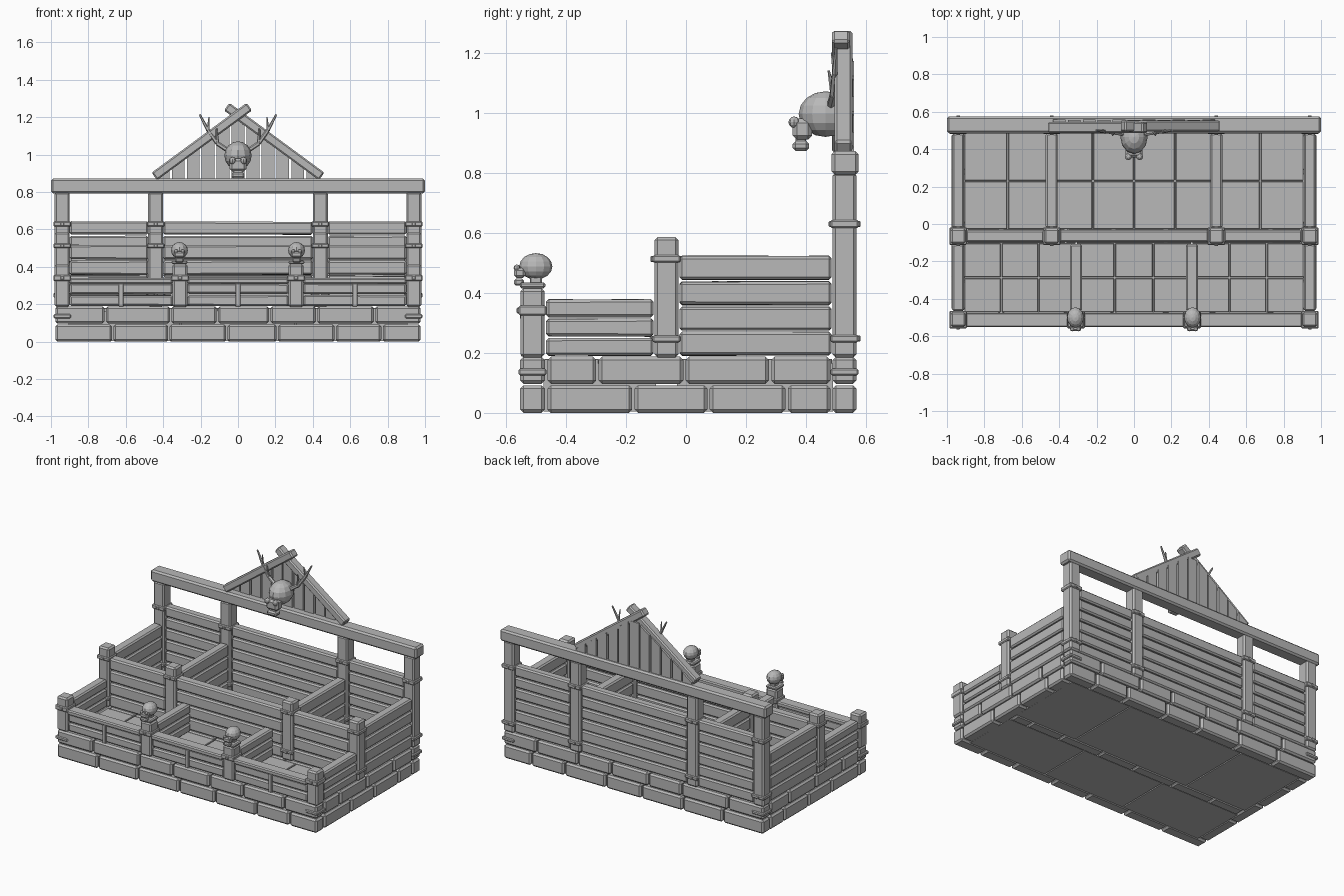
import bpy, bmesh, math, random
from mathutils import Matrix, Vector

if "Cube" in bpy.data.objects:
    bpy.data.objects.remove(bpy.data.objects["Cube"])

random.seed(4)
grey = bpy.data.materials.new("plain grey")
grey.diffuse_color = (0.48, 0.48, 0.48, 1)
grey.use_nodes = True
grey.node_tree.nodes["Principled BSDF"].inputs["Base Color"].default_value = grey.diffuse_color


class Part:
    """Collects bevelled blocks and other solids into one named object."""
    def __init__(self, name):
        self.name, self.bm = name, bmesh.new()

    def merge(self, b):
        me = bpy.data.meshes.new("tmp")
        b.to_mesh(me)
        b.free()
        self.bm.from_mesh(me)
        bpy.data.meshes.remove(me)

    def block(self, x0, x1, y0, y1, z0, z1, bevel=0.008, wobble=0.0, mat=None):
        b = bmesh.new()
        bmesh.ops.create_cube(b, size=1)
        for v in b.verts:
            v.co = Vector((x0 if v.co.x < 0 else x1, y0 if v.co.y < 0 else y1,
                           z0 if v.co.z < 0 else z1))
            v.co.z += random.uniform(-wobble, wobble)
        if bevel:
            bmesh.ops.bevel(b, geom=b.edges[:], offset=bevel, segments=1, affect='EDGES')
        if mat:
            b.transform(mat)
        self.merge(b)

    def ball(self, c, r, u=12, v=8):
        b = bmesh.new()
        bmesh.ops.create_uvsphere(b, u_segments=u, v_segments=v, radius=1)
        b.transform(Matrix.Translation(c) @ Matrix.Diagonal((*r, 1)))
        self.merge(b)

    def spike(self, p, q, r0, r1):
        p, q = Vector(p), Vector(q)
        b = bmesh.new()
        bmesh.ops.create_cone(b, cap_ends=True, segments=6, radius1=r0, radius2=r1,
                              depth=(q - p).length)
        b.transform(Matrix.Translation((p + q) / 2) @
                    (q - p).to_track_quat('Z', 'Y').to_matrix().to_4x4())
        self.merge(b)

    def done(self):
        me = bpy.data.meshes.new(self.name)
        self.bm.to_mesh(me)
        self.bm.free()
        me.materials.append(grey)
        bpy.context.collection.objects.link(bpy.data.objects.new(self.name, me))


# Stone foundation: two staggered courses
stone = Part("stone_foundation")
front_cuts = [[-0.98, -0.67, -0.37, -0.06, 0.21, 0.52, 0.77, 0.98],
              [-0.98, -0.71, -0.36, -0.11, 0.17, 0.42, 0.73, 0.98]]
side_cuts = [[-0.465, -0.175, 0.075, 0.335, 0.485],
             [-0.465, -0.295, -0.005, 0.28, 0.485]]
for (z0, z1), fc, sc in zip([(0, 0.092), (0.097, 0.187)], front_cuts, side_cuts):
    for a, b in zip(fc, fc[1:]):
        for y0, y1 in [(-0.552, -0.47), (0.488, 0.567)]:
            stone.block(a + 0.004, b - 0.004, y0, y1, z0, z1, 0.011)
        stone.block(max(a, -0.9) + 0.004, min(b, 0.9) - 0.004, -0.1, -0.03, z0, z1)
    for a, b in zip(sc, sc[1:]):
        for s in (-1, 1):
            x = sorted((s * 0.9, s * 0.977))
            stone.block(*x, a + 0.004, b - 0.004, z0, z1, 0.011)
stone.done()

# Floor slabs with tiles for each of the six rooms
floor, tiles = Part("floor_slab"), Part("floor_tiles")
rooms = [(-0.91, -0.44, -0.03, 0.49, 2), (-0.44, 0.44, -0.03, 0.49, 4), (0.44, 0.91, -0.03, 0.49, 2),
         (-0.91, -0.31, -0.475, -0.1, 3), (-0.31, 0.31, -0.475, -0.1, 3), (0.31, 0.91, -0.475, -0.1, 3)]
for x0, x1, y0, y1, n in rooms:
    floor.block(x0 + 0.004, x1 - 0.004, y0, y1, 0.004, 0.165, 0)
    w, d = (x1 - x0) / n, (y1 - y0) / 2
    for i in range(n):
        for j in range(2):
            tiles.block(x0 + i * w + 0.003, x0 + (i + 1) * w - 0.003,
                        y0 + j * d + 0.003, y0 + (j + 1) * d - 0.003, 0.16, 0.18, 0.003)
floor.done()
tiles.done()


# Plank walls between posts
def wall(name, spans, z_top, n, z0=0.188):
    p = Part(name)
    h = (z_top - z0) / n
    for x0, x1, y0, y1 in spans:
        for i in range(n):
            p.block(x0, x1, y0, y1, z0 + i * h + 0.003, z0 + (i + 1) * h - 0.003, 0.009, 0.002)
    p.done()


T = 0.032
wall("back_wall", [(a, b, 0.5, 0.558) for a, b in
                   [(-0.9, -0.48), (-0.4, 0.4), (0.48, 0.9)]], 0.645, 6)
wall("middle_wall", [(a, b, -0.097, -0.033) for a, b in
                     [(-0.9, -0.48), (-0.4, 0.4), (0.48, 0.9)]], 0.52, 4)
wall("rear_side_walls", [(x - T, x + T, -0.022, 0.485) for x in (-0.94, -0.44, 0.44, 0.94)], 0.525, 4)
wall("front_side_walls", [(x - T, x + T, -0.466, -0.108) for x in (-0.94, -0.31, 0.31, 0.94)], 0.38, 3)
front_spans = [(-0.9, -0.35), (-0.27, 0.27), (0.35, 0.9)]
wall("front_wall", [(a, b, -0.54, -0.485) for a, b in front_spans], 0.315, 2)

# Front rails and battens
rail = Part("front_rail")
for a, b in front_spans:
    rail.block(a, b, -0.552, -0.475, 0.308, 0.34, 0.007)
    m = (a + b) / 2
    rail.block(m - 0.013, m + 0.013, -0.55, -0.535, 0.187, 0.312, 0.003)
rail.done()

# Posts with metal bands
posts, bands = Part("posts"), Part("post_bands")


def post(x, y, z1, zs):
    posts.block(x - 0.04, x + 0.04, y - 0.04, y + 0.04, 0.185, z1, 0.01)
    for a, b in zs:
        bands.block(x - 0.047, x + 0.047, y - 0.047, y + 0.047, a, b, 0.005)
        for s in (-1, 1):
            bands.block(x - 0.01, x + 0.01, y + s * 0.048 - 0.005, y + s * 0.048 + 0.005,
                        (a + b) / 2 - 0.01, (a + b) / 2 + 0.01, 0.003)


for x in (-0.94, -0.44, 0.44, 0.94):
    post(x, 0.528, 0.8, [(0.235, 0.26), (0.615, 0.643)])
    post(x, -0.065, 0.585, [(0.235, 0.258), (0.5, 0.525)])
for x in (-0.94, -0.31, 0.31, 0.94):
    post(x, -0.511, 0.415, [(0.325, 0.357)])
for s in (-1, 1):
    for y in (-0.511, 0.528):
        bands.block(s * 0.94 - 0.046, s * 0.94 + 0.046, y - 0.046, y + 0.046, 0.125, 0.147, 0.005)
posts.done()
bands.done()

# Top beam across the back
beam = Part("top_beam")
beam.block(-1, 1, 0.485, 0.575, 0.793, 0.872, 0.011)
beam.done()

# Gable: planks cut to the slope, crossed rafters in front
gable = Part("gable_planks")
slope = 0.735
for k in range(-5, 6):
    c, w = k * 0.08, 0.034
    b = bmesh.new()
    bmesh.ops.create_cube(b, size=1)
    for v in b.verts:
        x = c + 2 * w * v.co.x
        z = 0.865 if v.co.z < 0 else 1.205 - slope * abs(x)
        v.co = Vector((x, 0.545 + (k % 2) * 0.004 + 0.022 * v.co.y, z))
    gable.merge(b)
gable.done()
rafters = Part("gable_rafters")
ang = math.atan(slope)
for s in (-1, 1):
    mat = Matrix.Translation((0, 0.52 + 0.004 * s, 1.212)) @ Matrix.Rotation(s * ang, 4, 'Y')
    x = sorted((s * -0.075, s * 0.555))
    rafters.block(*x, -0.03, 0.03, -0.025, 0.025, 0.008, 0, mat)
rafters.done()

# Large mounted skull with antlers
skull = Part("mounted_skull")
skull.ball((0, 0.465, 0.995), (0.073, 0.09, 0.076))
skull.block(-0.045, 0.045, 0.355, 0.42, 0.91, 0.98, 0.014)
skull.block(-0.036, 0.036, 0.355, 0.41, 0.872, 0.905, 0.01)
skull.block(-0.025, 0.025, 0.365, 0.4, 0.89, 0.93, 0.004)
for s in (-1, 1):
    skull.ball((s * 0.03, 0.36, 0.968), (0.019, 0.019, 0.019), 8, 6)
skull.done()
antlers = Part("antlers")
for s in (-1, 1):
    pts = [(0.05, 0.48, 1.02), (0.11, 0.49, 1.06), (0.16, 0.495, 1.13), (0.205, 0.5, 1.215)]
    radii = [0.013, 0.012, 0.01, 0.005]
    pts = [(s * x, y, z) for x, y, z in pts]
    for i in range(3):
        antlers.spike(pts[i], pts[i + 1], radii[i], radii[i + 1])
    antlers.spike(pts[1], (s * 0.115, 0.475, 1.14), 0.01, 0.004)
    antlers.spike(pts[2], (s * 0.155, 0.485, 1.2), 0.008, 0.003)
antlers.done()

# Small skulls on the two front gate posts
small = Part("post_skulls")
for c in (-0.313, 0.313):
    small.block(c - 0.042, c + 0.042, -0.553, -0.468, 0.415, 0.435, 0.006)
    small.block(c - 0.02, c + 0.02, -0.52, -0.48, 0.43, 0.46, 0.004)
    small.ball((c, -0.5, 0.488), (0.045, 0.055, 0.044))
    small.block(c - 0.03, c + 0.03, -0.572, -0.535, 0.45, 0.482, 0.008)
    small.block(c - 0.023, c + 0.023, -0.572, -0.54, 0.424, 0.447, 0.006)
    for s in (-1, 1):
        small.ball((c + s * 0.018, -0.563, 0.483), (0.011, 0.011, 0.011), 8, 6)
small.done()
